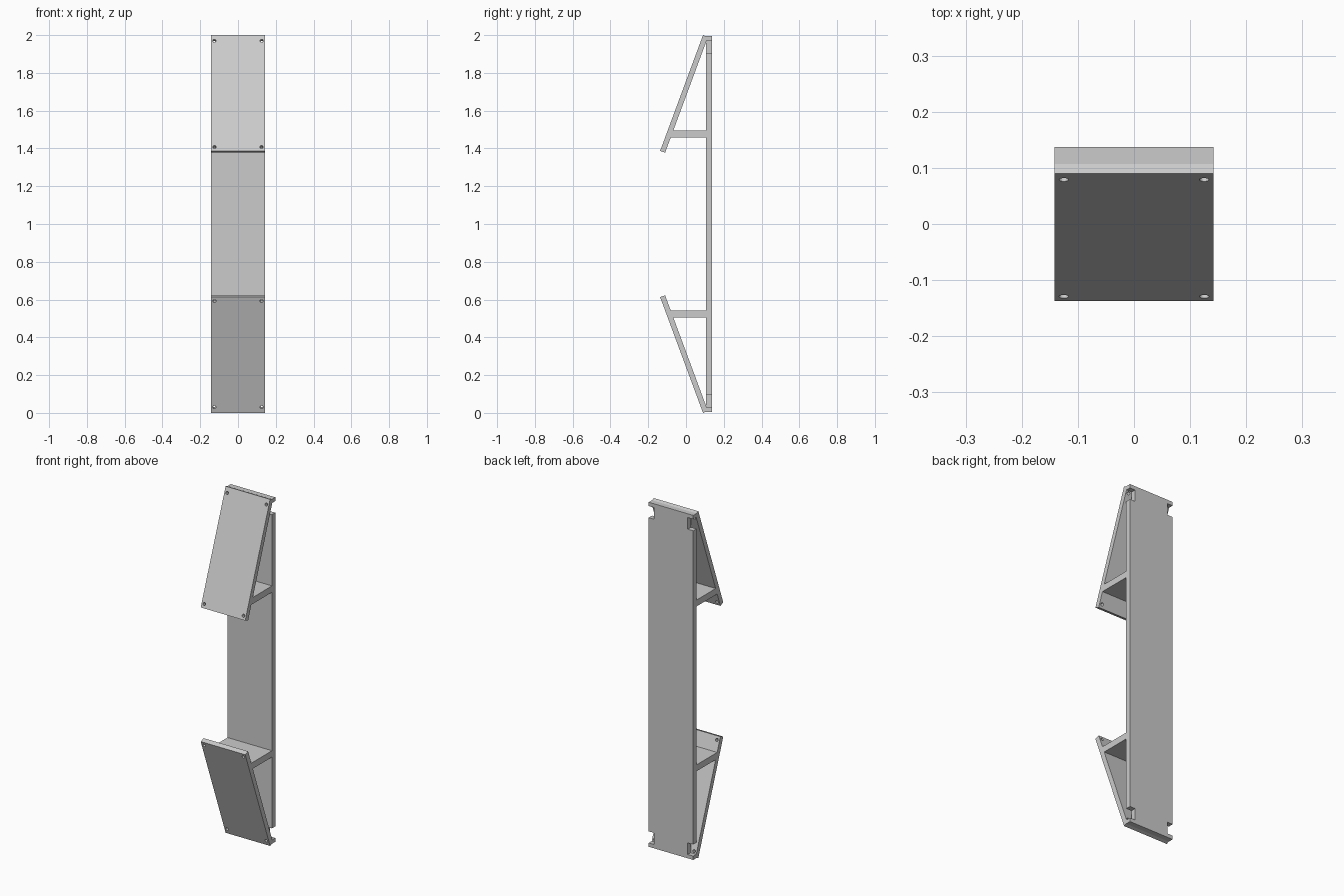
import bpy, bmesh, math
from mathutils import Vector, Matrix

if "Cube" in bpy.data.objects:
    bpy.data.objects.remove(bpy.data.objects["Cube"])

W = 0.142                      # half width
T = 0.028                      # slanted plate thickness
TILT = math.atan2(0.227, 0.613)
ALONG = Vector((0, -math.sin(TILT), -math.cos(TILT)))   # down the upper plate
INTO = Vector((0, math.cos(TILT), -math.sin(TILT)))     # through the upper plate
TOP = Vector((0, 0.09, 2.0))
LENGTH = math.hypot(0.227, 0.613)


def finish(name, bm):
    bmesh.ops.recalc_face_normals(bm, faces=bm.faces)
    mesh = bpy.data.meshes.new(name)
    bm.to_mesh(mesh)
    bm.free()
    ob = bpy.data.objects.new(name, mesh)
    bpy.context.collection.objects.link(ob)
    return ob


def prism(name, profile, flip=False):
    """Extrude a (y, z) profile across the width; flip mirrors it about z = 1."""
    bm = bmesh.new()
    verts = [bm.verts.new((-W, y, 2 - z if flip else z)) for y, z in profile]
    face = bm.faces.new(verts)
    new = bmesh.ops.extrude_face_region(bm, geom=[face])["geom"]
    bmesh.ops.translate(bm, vec=(2 * W, 0, 0),
                        verts=[v for v in new if isinstance(v, bmesh.types.BMVert)])
    return finish(name, bm)


def cut(ob, bm):
    cutter = finish("cutter", bm)
    cutter.hide_render = True
    mod = ob.modifiers.new("cut", 'BOOLEAN')
    mod.operation, mod.object, mod.solver = 'DIFFERENCE', cutter, 'EXACT'
    bpy.context.view_layer.objects.active = ob
    bpy.ops.object.modifier_apply(modifier=mod.name)
    bpy.data.objects.remove(cutter)


# Back plate with four corner notches for screw access
back = prism("back_plate", [(0.107, 0.006), (0.137, 0.006), (0.137, 1.994), (0.107, 1.994)])
bm = bmesh.new()
for sx in (-1, 1):
    for z in (0.0615, 1.9385):
        m = Matrix.Translation((sx * 0.157, 0.122, z)) @ Matrix.Diagonal((0.1, 0.1, 0.067, 1))
        bmesh.ops.create_cube(bm, size=1, matrix=m)
cut(back, bm)

for label, flip in (("upper", False), ("lower", True)):
    # Slanted front plate, ends square to its face
    pts = [TOP, TOP + ALONG * LENGTH, TOP + ALONG * LENGTH + INTO * T, TOP + INTO * T]
    plate = prism(label + "_slanted_plate", [(p.y, p.z) for p in pts], flip)

    # Screw holes square to the plate
    bm = bmesh.new()
    for x in (-0.125, 0.125):
        for d in (0.032, LENGTH - 0.022):
            c = TOP + ALONG * d + INTO * T / 2
            axis = INTO.copy()
            if flip:
                c.z, axis.z = 2 - c.z, -axis.z
            m = Matrix.Translation((x, c.y, c.z)) @ axis.to_track_quat('Z', 'Y').to_matrix().to_4x4()
            bmesh.ops.create_cone(bm, cap_ends=True, segments=24, radius1=0.0085,
                                  radius2=0.0085, depth=0.06, matrix=m)
    cut(plate, bm)

    # Horizontal brace between the slanted plate and the back plate
    prism(label + "_brace", [(-0.085, 1.457), (0.11, 1.457), (0.11, 1.494), (-0.085, 1.494)], flip)
